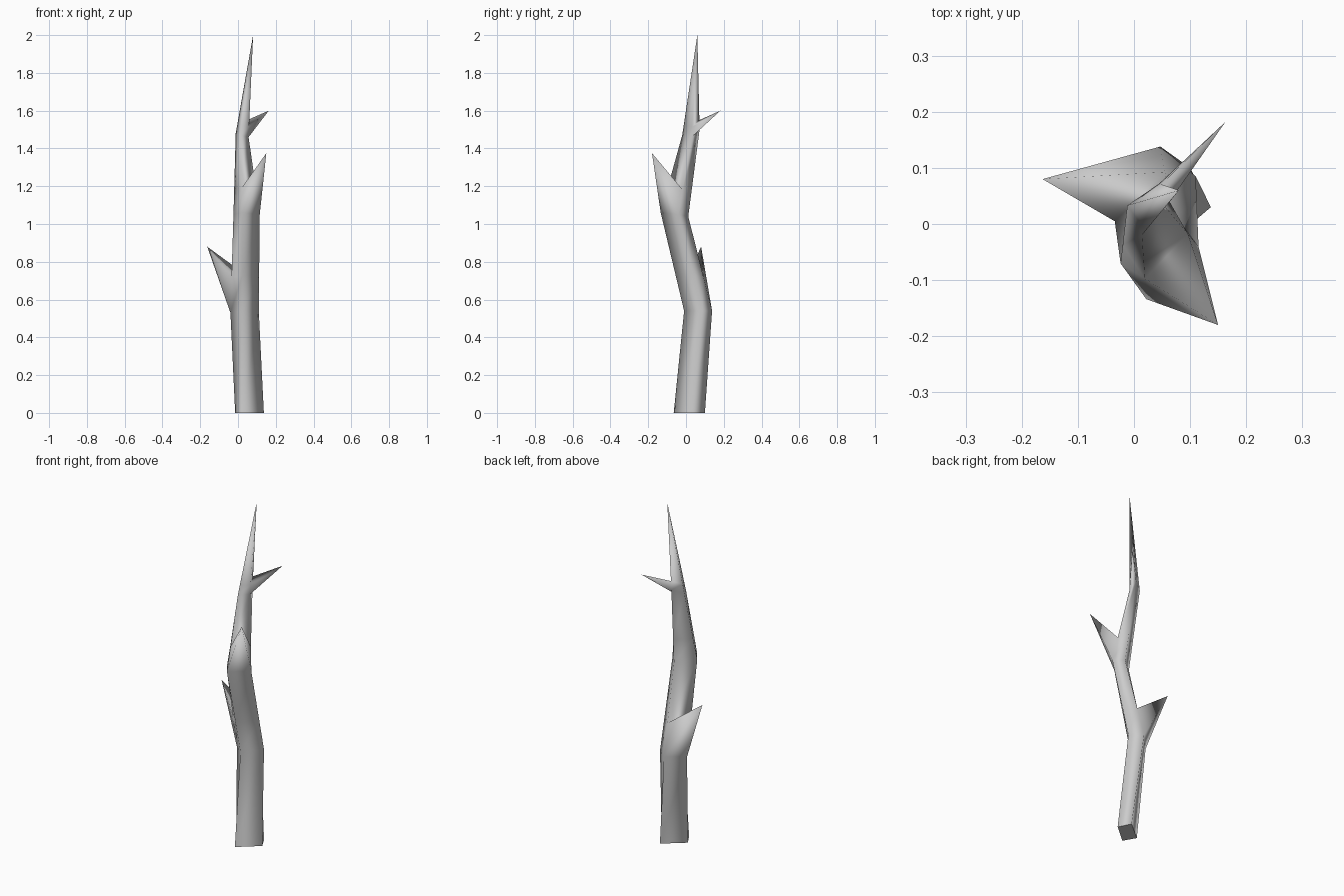
import bpy
import bmesh
from mathutils import Vector

if "Cube" in bpy.data.objects:
    bpy.data.objects.remove(bpy.data.objects["Cube"], do_unlink=True)

# One bark colour
bark = bpy.data.materials.new("grey bark")
bark.use_nodes = True
colour = (0.6, 0.6, 0.6, 1)
bark.diffuse_color = colour
bark.node_tree.nodes["Principled BSDF"].inputs["Base Color"].default_value = colour


def section(front, right, back, left):
    """Four-cornered cross-section of the stem."""
    return [Vector(p) for p in (front, right, back, left)]


FRONT_RIGHT, BACK_RIGHT, BACK_LEFT = 0, 1, 2
stem_tip = Vector((0.08, 0.06, 2))

# Stem sections at the foot and at each knuckle
foot = section((0.025, -0.065, 0), (0.137, 0.03, 0), (0.1, 0.1, 0), (-0.015, 0.005, 0))
low = section((0.023, -0.01, 0.54), (0.11, 0.085, 0.54), (0.047, 0.138, 0.54), (-0.04, 0.047, 0.53))
middle = section((0.022, -0.134, 1.06), (0.115, -0.04, 1.05), (0.07, 0.012, 1.04), (-0.024, -0.07, 1.05))
high = section((0.014, -0.02, 1.47), (0.056, 0.03, 1.46), (0.045, 0.072, 1.5), (-0.012, 0.033, 1.48))

# Each knuckle carries one side shoot: section, side, fraction covered, shoot tip
knuckles = [
    (low, BACK_LEFT, 0.36, (-0.163, 0.08, 0.88)),
    (middle, FRONT_RIGHT, 0.32, (0.15, -0.18, 1.375)),
    (high, BACK_RIGHT, 0.1, (0.163, 0.182, 1.6)),
]

bm = bmesh.new()


def add_ring(points):
    return [bm.verts.new(p) for p in points]


def cone_to(ring, tip):
    """Close a loop of vertices to a point."""
    point = bm.verts.new(tip)
    for i, v in enumerate(ring):
        bm.faces.new((v, ring[(i + 1) % len(ring)], point))


def bridge(lower, upper, side=None, tip=None):
    """Join two rings; the chosen side grows out into a pointed shoot."""
    for i in range(4):
        j = (i + 1) % 4
        quad = (lower[i], lower[j], upper[j], upper[i])
        if i == side:
            cone_to(quad, tip)
        else:
            bm.faces.new(quad)


# Stem and shoots
ring = add_ring(foot)
cut_end = bm.faces.new(reversed(ring))
for n, (points, side, part, tip) in enumerate(knuckles):
    following = knuckles[n + 1][0] if n < 2 else [stem_tip] * 4
    knuckle = add_ring(points)
    bridge(ring, knuckle)
    ring = add_ring(p.lerp(q, part) for p, q in zip(points, following))
    bridge(knuckle, ring, side, tip)
cone_to(ring, stem_tip)

# Smooth bark with a crisp cut end
bmesh.ops.recalc_face_normals(bm, faces=bm.faces[:])
for face in bm.faces:
    face.smooth = face is not cut_end
for edge in cut_end.edges:
    edge.smooth = False

mesh = bpy.data.meshes.new("bare_branch")
bm.to_mesh(mesh)
bm.free()
mesh.materials.append(bark)
branch = bpy.data.objects.new("bare_branch", mesh)
bpy.context.collection.objects.link(branch)
